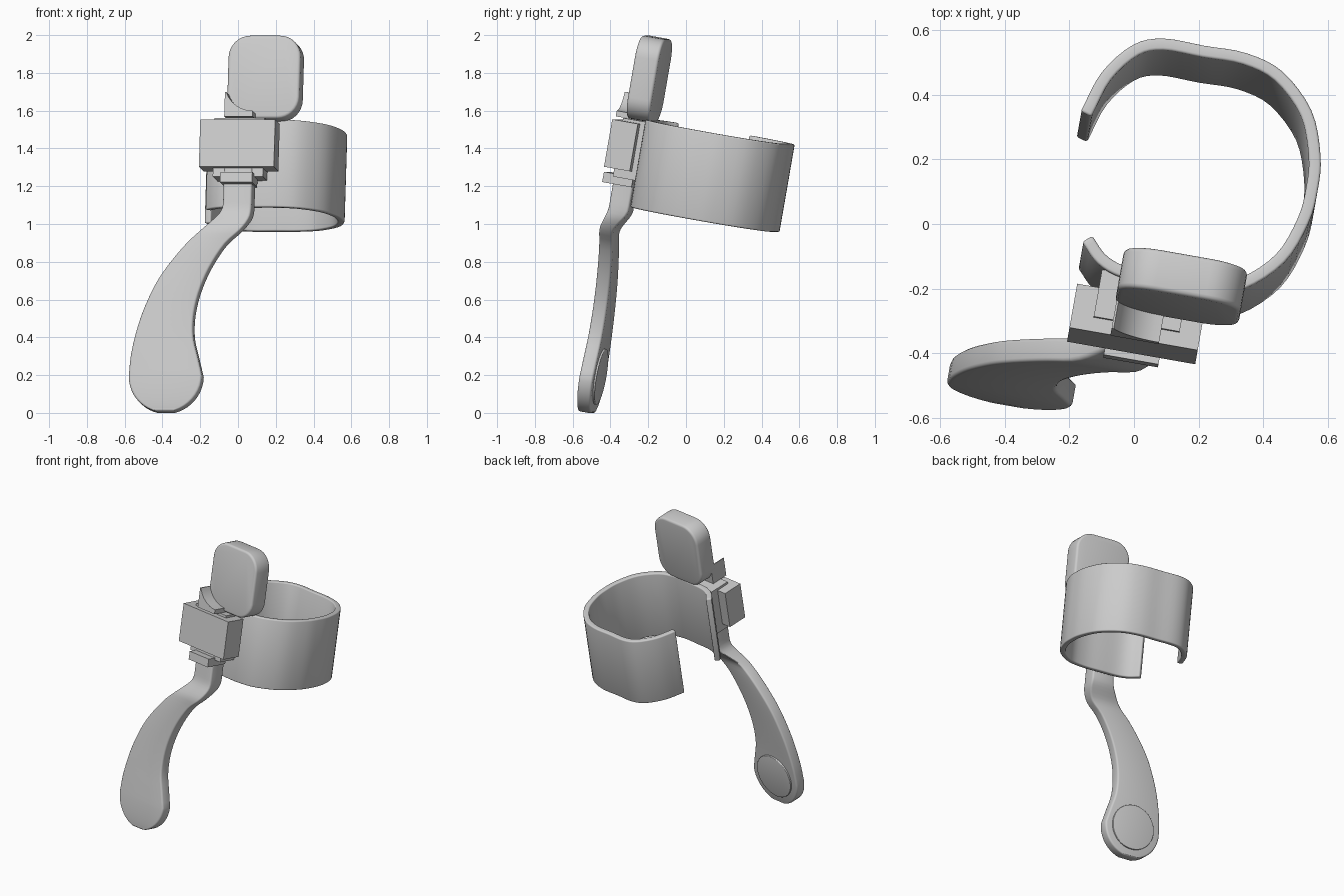
import bpy, bmesh, math
from mathutils import Matrix, Vector

cube = bpy.data.objects.get("Cube")
if cube:
    bpy.data.objects.remove(cube, do_unlink=True)

# Whole device is yawed and leaned back by the same amount
TILT = math.radians(-10)
POSE = Matrix.Rotation(TILT, 4, 'Z') @ Matrix.Rotation(TILT, 4, 'X')

grey = bpy.data.materials.new("plain grey")
grey.use_nodes = True
grey.diffuse_color = (0.6, 0.6, 0.6, 1)
grey.node_tree.nodes["Principled BSDF"].inputs["Base Color"].default_value = (0.6, 0.6, 0.6, 1)


def finish(name, bm, bevel=0.0):
    """Turn a bmesh into a posed, bevelled object."""
    bmesh.ops.recalc_face_normals(bm, faces=bm.faces)
    mesh = bpy.data.meshes.new(name)
    bm.to_mesh(mesh)
    bm.free()
    mesh.materials.append(grey)
    obj = bpy.data.objects.new(name, mesh)
    bpy.context.collection.objects.link(obj)
    obj.matrix_world = POSE
    bpy.ops.object.select_all(action='DESELECT')
    obj.select_set(True)
    bpy.context.view_layer.objects.active = obj
    if bevel:
        mod = obj.modifiers.new("soft edges", 'BEVEL')
        mod.width = bevel
        mod.segments = 3
        mod.limit_method = 'ANGLE'
        mod.angle_limit = math.radians(50)
        mod.use_clamp_overlap = False
        bpy.ops.object.modifier_apply(modifier=mod.name)
    bpy.ops.object.shade_smooth_by_angle(angle=math.radians(35))
    return obj


def box(name, x, y, z):
    bm = bmesh.new()
    bmesh.ops.create_cube(bm, size=1)
    for v in bm.verts:
        v.co = [r[0] + (c + 0.5) * (r[1] - r[0]) for c, r in zip(v.co, (x, y, z))]
    return finish(name, bm)


def prism(name, outline, y0, y1, bevel=0.0):
    """Extrude an x-z outline from y0 to y1."""
    bm = bmesh.new()
    face = bm.faces.new([bm.verts.new((x, y0, z)) for x, z in outline])
    new = bmesh.ops.extrude_face_region(bm, geom=[face])["geom"]
    for v in new:
        if isinstance(v, bmesh.types.BMVert):
            v.co.y = y1
    return finish(name, bm, bevel)


def loft(name, sections, bevel):
    """Skin a row of four-point sections and cap the ends."""
    bm = bmesh.new()
    rings = [[bm.verts.new(p) for p in s] for s in sections]
    for a, b in zip(rings, rings[1:]):
        for i in range(4):
            j = (i + 1) % 4
            bm.faces.new((a[i], a[j], b[j], b[i]))
    bm.faces.new(rings[0])
    bm.faces.new(rings[-1])
    return finish(name, bm, bevel)


def spline(points, steps):
    """Smooth curve through points (Catmull-Rom)."""
    p = [Vector(q) for q in points]
    p = [2 * p[0] - p[1]] + p + [2 * p[-1] - p[-2]]
    out = []
    for a, b, c, d in zip(p, p[1:], p[2:], p[3:]):
        for k in range(steps):
            t = k / steps
            out.append(0.5 * (2 * b + (c - a) * t + (2 * a - 5 * b + 4 * c - d) * t ** 2
                              + (3 * b - a - 3 * c + d) * t ** 3))
    return out + [p[-2]]


def arc(cx, cz, r, start, end, n):
    return [(cx + r * math.cos(math.radians(start + (end - start) * k / n)),
             cz + r * math.sin(math.radians(start + (end - start) * k / n)))
            for k in range(n + 1)]


# Open band that wraps round, seen from above
path = spline([(-.223, .056), (-.18, .188), (-.1, .29), (-.01, .327), (.12, .327), (.25, .327),
               (.37, .29), (.48, .185), (.532, .05), (.542, -.057), (.532, -.165), (.48, -.3),
               (.37, -.405), (.25, -.44), (.12, -.44), (-.01, -.435), (-.09, -.405),
               (-.148, -.348)], 4)
sections = []
for i, p in enumerate(path):
    t = (path[min(i + 1, len(path) - 1)] - path[max(i - 1, 0)]).normalized()
    q = p + Vector((t.y, -t.x)) * 0.037
    sections.append([(p.x, p.y, 1.03), (q.x, q.y, 1.03), (q.x, q.y, 1.5), (p.x, p.y, 1.5)])
loft("wrap_band", sections, 0.008)

# Clamp block, the tongue behind it and the stop under it
box("clamp_block", (-.141, .262), (-.615, -.475), (1.215, 1.47))
box("mounting_tongue", (-.073, .197), (-.57, -.42), (1.17, 1.485))
box("lower_stop", (-.022, .15), (-.63, -.47), (1.13, 1.185))

# Lever: height, left edge and right edge, ending in a round paddle
edges = spline([(1.3, -.014, .14), (1.1, -.014, .14), (1.0, -.018, .14), (.94, -.059, .13),
                (.876, -.123, .09), (.805, -.197, .015), (.704, -.28, -.052), (.602, -.348, -.1),
                (.5, -.396, -.132), (.4, -.433, -.147), (.297, -.46, -.144), (.196, -.478, -.118),
                (.094, -.485, -.091)], 3)
edges = [tuple(e) for e in edges]
for x, z in arc(-.288, .094, .197, -8, -78, 9):
    edges.append((z, -.576 - x, x))
sections = []
for z, left, right in edges:
    s = min(max((z - .86) / .15, 0), 1)
    s = s * s * (3 - 2 * s)
    front, back = -.615 + .04 * s, -.54 + .075 * s
    sections.append([(left, front, z), (right, front, z), (right, back, z), (left, back, z)])
loft("lever_paddle", sections, 0.012)

# Raised disc on the back of the paddle
prism("paddle_disc", arc(-.288, .1, .15, 0, 352.5, 47), -.56, -.53, 0.004)

# Scooped wedge that joins the upper pad
scoop = arc(.14, 1.67, .155, 270, 200, 8)
prism("pad_wedge", [(-.012, 1.485), (.14, 1.485)] + scoop + [(-.012, 1.617)], -.62, -.5)

# Rounded upper pad
X, Z, R = (-.016, .372), (1.49, 1.936), .115
corners = [(X[1] - R, Z[1] - R), (X[0] + R, Z[1] - R), (X[0] + R, Z[0] + R), (X[1] - R, Z[0] + R)]
outline = []
for k, (cx, cz) in enumerate(corners):
    outline += arc(cx, cz, R, 90 * k, 90 * k + 90, 8)
prism("upper_pad", outline, -.535, -.405, 0.015)
